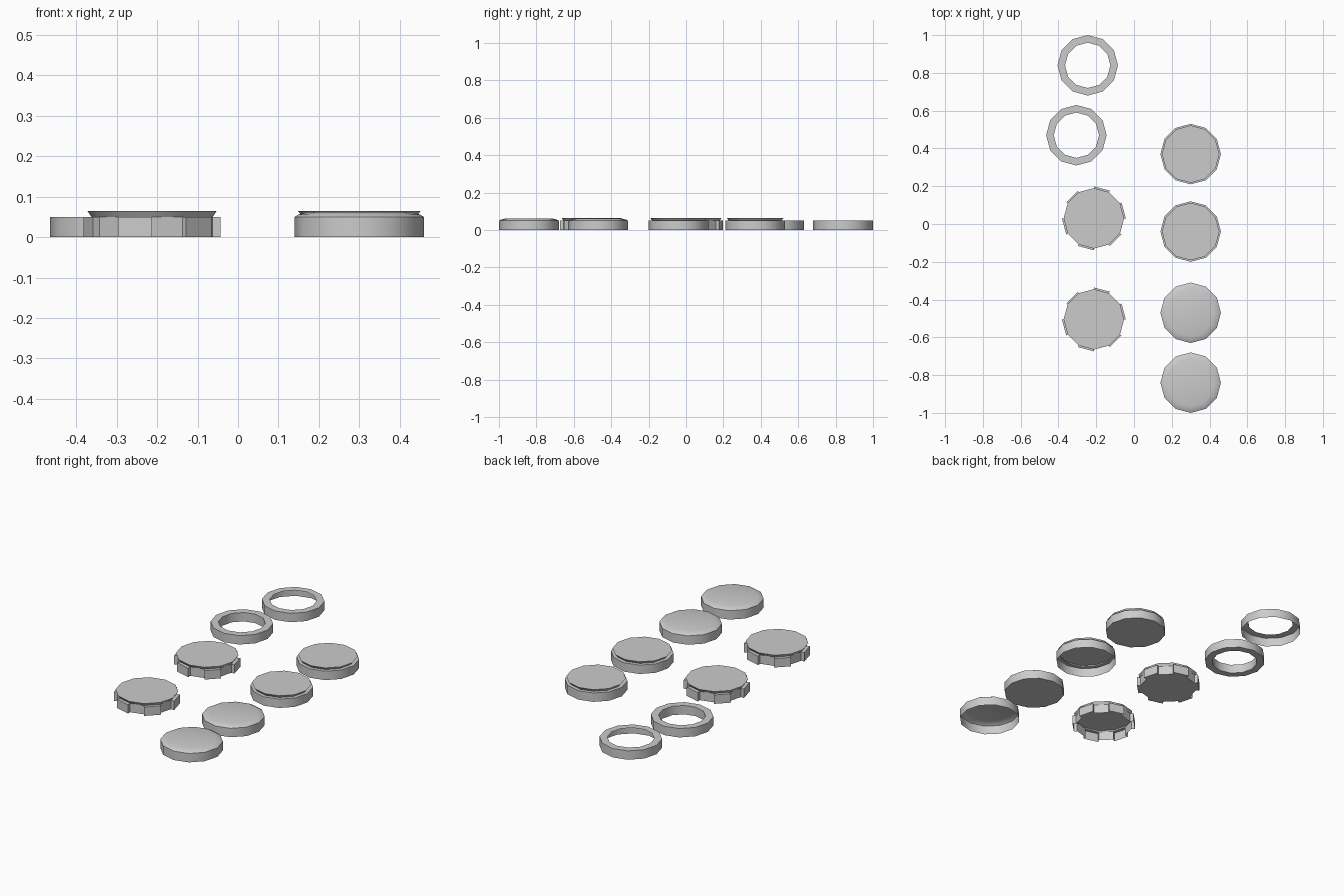
import bpy, bmesh, math

if "Cube" in bpy.data.objects:
    bpy.data.objects.remove(bpy.data.objects["Cube"])

grey = bpy.data.materials.new("light_grey")
grey.use_nodes = True
COLOUR = (0.6, 0.6, 0.6, 1)
grey.diffuse_color = COLOUR
grey.node_tree.nodes["Principled BSDF"].inputs["Base Color"].default_value = COLOUR

SIDES = 12
R = 0.16       # wall radius
H = 0.05       # wall height


def loop(bm, r, z):
    """Twelve-sided ring of vertices."""
    step = 2 * math.pi / SIDES
    return [bm.verts.new((r * math.cos(i * step), r * math.sin(i * step), z))
            for i in range(SIDES)]


def bridge(bm, a, b):
    for i in range(SIDES):
        j = (i + 1) % SIDES
        bm.faces.new((a[i], a[j], b[j], b[i]))


def finish(bm, name, x, y):
    mesh = bpy.data.meshes.new(name)
    bm.to_mesh(mesh)
    bm.free()
    mesh.materials.append(grey)
    ob = bpy.data.objects.new(name, mesh)
    ob.location = (x, y, 0)
    bpy.context.collection.objects.link(ob)
    bpy.ops.object.select_all(action='DESELECT')
    ob.select_set(True)
    bpy.context.view_layer.objects.active = ob
    bpy.ops.object.shade_smooth_by_angle(angle=math.radians(32))


def lathe(name, x, y, profile, cap_top=False, cap_bottom=False, closed=False):
    """Sweep a radius/height profile, from the bottom of the wall upward."""
    bm = bmesh.new()
    loops = [loop(bm, r, z) for r, z in profile]
    for a, b in zip(loops, loops[1:]):
        bridge(bm, a, b)
    if closed:
        bridge(bm, loops[-1], loops[0])
    if cap_top:
        bm.faces.new(loops[-1])
    if cap_bottom:
        bm.faces.new(loops[0][::-1])
    finish(bm, name, x, y)


def notched_cap(name, x, y, solid):
    """Cap with alternating raised grips under a flared lid."""
    bm = bmesh.new()
    inner, outer = 0.15, 0.169
    lo, hi = loop(bm, inner, 0), loop(bm, inner, H)
    out_lo, out_hi = loop(bm, outer, 0), loop(bm, outer, H)
    for i in range(SIDES):
        j = (i + 1) % SIDES
        if i % 2:
            bm.faces.new((lo[i], lo[j], hi[j], hi[i]))
            continue
        bm.faces.new((out_lo[i], out_lo[j], out_hi[j], out_hi[i]))
        bm.faces.new((out_hi[i], out_hi[j], hi[j], hi[i]))
        bm.faces.new((lo[i], out_lo[i], out_hi[i], hi[i]))
        bm.faces.new((out_lo[j], lo[j], hi[j], out_hi[j]))
        if solid:
            bm.faces.new((lo[i], lo[j], out_lo[j], out_lo[i]))
    lid = loop(bm, R, 0.065)
    bridge(bm, hi, lid)
    bm.faces.new(lid)
    if solid:
        bm.faces.new(lo[::-1])
    finish(bm, name, x, y)


# Open rings: one solid, one a hollow shell
RING = [(R, 0), (R, H), (0.12, H)]
lathe("hollow_ring", -0.245, 0.84, RING)
lathe("solid_ring", -0.305, 0.47, RING + [(0.12, 0)], closed=True)

# Lidded and bevelled caps, solid and hollow of each
LIDDED = [(R, 0), (R, H), (0.14, H), (0.152, 0.065)]
BEVELLED = [(R, 0), (R, H), (0.15, 0.056), (0.125, 0.062)]
for name, profile, y_solid, y_hollow in (("lidded_cap", LIDDED, 0.37, -0.04),
                                         ("bevelled_cap", BEVELLED, -0.47, -0.84)):
    lathe("solid_" + name, 0.30, y_solid, profile, True, True)
    lathe("hollow_" + name, 0.30, y_hollow, profile, True)

# Caps with grips
notched_cap("solid_notched_cap", -0.2125, 0.03, True)
notched_cap("hollow_notched_cap", -0.2125, -0.505, False)
